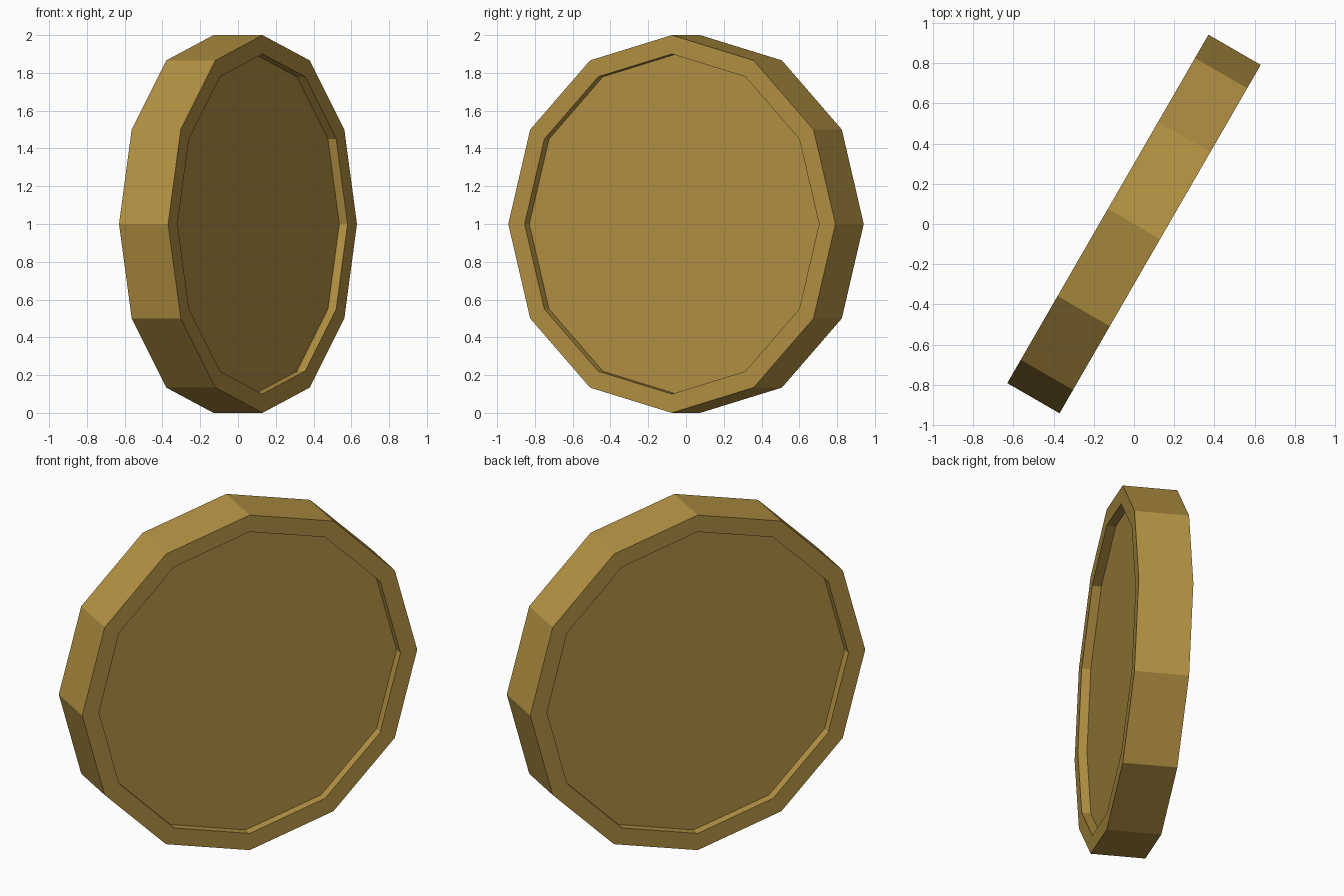
import bpy, bmesh, math
from mathutils import Matrix, Vector

if "Cube" in bpy.data.objects:
    bpy.data.objects.remove(bpy.data.objects["Cube"])

SIDES, RADIUS, THICK = 12, 1.0, 0.30
RIM, DEPTH = 0.10, 0.05

gold = bpy.data.materials.new("old gold")
gold.diffuse_color = (0.46, 0.29, 0.056, 1)
gold.use_nodes = True
gold.node_tree.nodes["Principled BSDF"].inputs["Base Color"].default_value = gold.diffuse_color

# Twelve-sided disc
bm = bmesh.new()
bmesh.ops.create_cone(bm, cap_ends=True, segments=SIDES,
                      radius1=RADIUS, radius2=RADIUS, depth=THICK)

# Raised rim: inset both caps, then sink the floors straight in
caps = [f for f in bm.faces if len(f.verts) == SIDES]
bmesh.ops.inset_individual(bm, faces=caps, use_even_offset=True,
                           thickness=RIM * math.cos(math.pi / SIDES))
floors = [f for f in bm.faces if len(f.verts) == SIDES]
for f in bmesh.ops.extrude_discrete_faces(bm, faces=floors)["faces"]:
    shift = Vector((0, 0, -DEPTH if f.calc_center_median().z > 0 else DEPTH))
    bmesh.ops.translate(bm, verts=f.verts[:], vec=shift)

# Stand the disc on edge, turned 30 degrees about the vertical
stand = (Matrix.Translation((0, 0, RADIUS))
         @ Matrix.Rotation(math.radians(60), 4, 'Z')
         @ Matrix.Rotation(math.radians(90), 4, 'X'))
bmesh.ops.transform(bm, matrix=stand, verts=bm.verts[:])
bmesh.ops.recalc_face_normals(bm, faces=bm.faces[:])

mesh = bpy.data.meshes.new("coin_disc")
bm.to_mesh(mesh)
bm.free()
mesh.materials.append(gold)
coin = bpy.data.objects.new("coin_disc", mesh)
bpy.context.collection.objects.link(coin)
